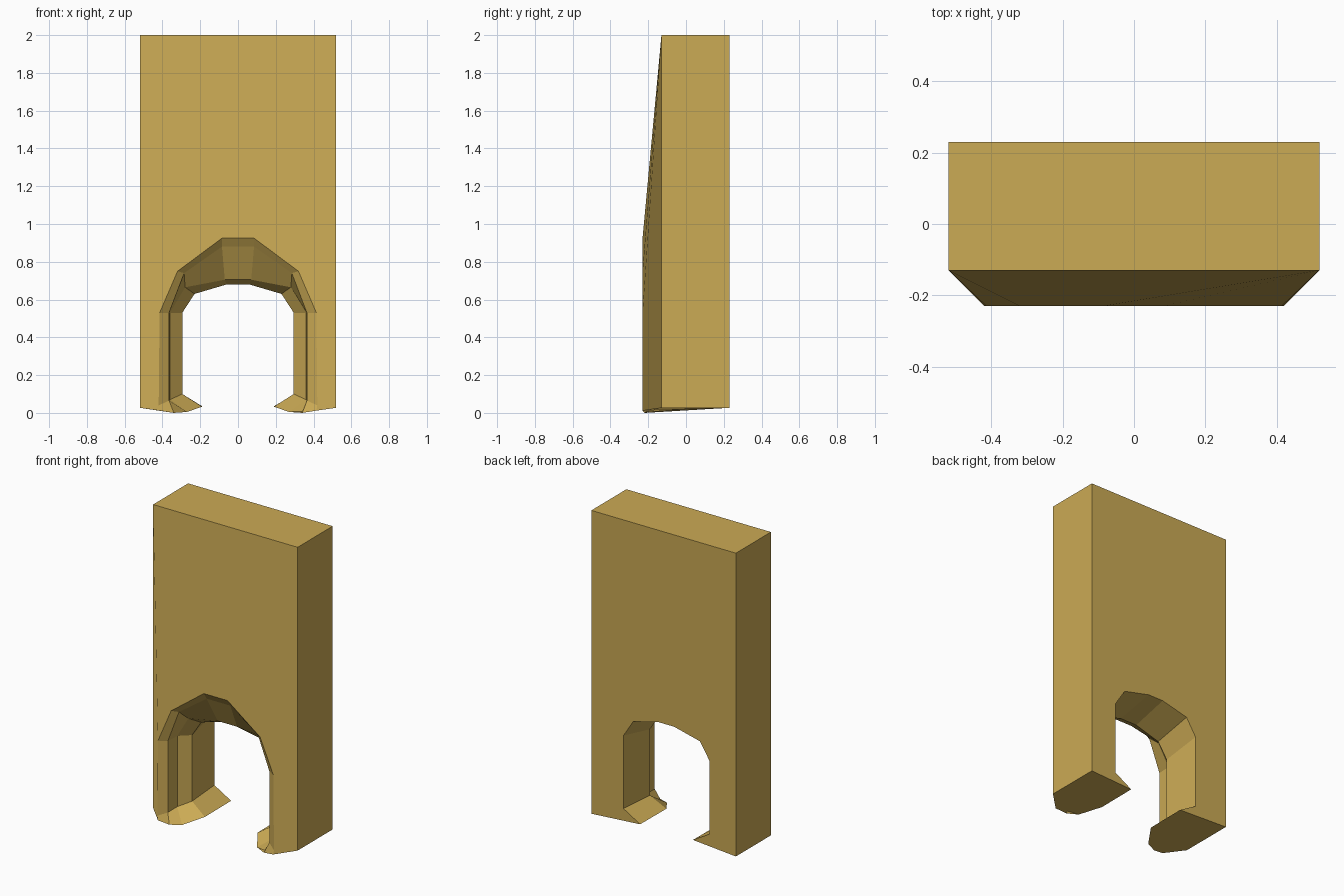
import bpy, bmesh

if "Cube" in bpy.data.objects:
    bpy.data.objects.remove(bpy.data.objects["Cube"])

# one sandstone colour for the whole wall
mat = bpy.data.materials.new("sandstone")
mat.diffuse_color = (0.60, 0.405, 0.09, 1)
mat.use_nodes = True
mat.node_tree.nodes["Principled BSDF"].inputs["Base Color"].default_value = mat.diffuse_color

# half outlines of the archway, front rim to back: depth y, then foot tip, jamb base,
# spring, haunch and crown, as (x, z); the foot tip has its own depth
RINGS = [
    (-0.23, (-0.23, 0.415, 0.012), [(0.42, 0.04), (0.415, 0.53), (0.32, 0.75), (0.085, 0.925)]),
    (-0.20, (-0.22, 0.34, 0.0), [(0.365, 0.065), (0.365, 0.53), (0.285, 0.74), (0.085, 0.88)]),
    (-0.11, (-0.19, 0.27, 0.005), [(0.36, 0.07), (0.36, 0.53), (0.28, 0.665), (0.07, 0.705)]),
    (-0.05, (-0.07, 0.19, 0.033), [(0.295, 0.10), (0.295, 0.53), (0.23, 0.63), (0.06, 0.68)]),
    (0.20, (0.20, 0.19, 0.035), [(0.31, 0.105), (0.31, 0.58), (0.24, 0.69), (0.055, 0.735)]),
]
W, H, BASE, FRONT, BACK = 0.52, 2.0, 0.027, -0.13, 0.23

bm = bmesh.new()


def ring_verts(y, tip, pts):
    half = [(tip[1], tip[0], tip[2])] + [(x, y, z) for x, z in pts]
    full = half + [(-x, yy, z) for x, yy, z in reversed(half)]
    return [bm.verts.new(p) for p in full]


# archway moulding: bridge each ring to the next
rings = [ring_verts(*r) for r in RINGS]
for a, b in zip(rings, rings[1:]):
    for i in range(len(a) - 1):
        bm.faces.new((a[i], a[i + 1], b[i + 1], b[i]))

# outer block: corners run right base, right top, left top, left base
CORNERS = [(W, BASE), (W, H), (-W, H), (-W, BASE)]
front = [bm.verts.new((x, FRONT, z)) for x, z in CORNERS]
back = [bm.verts.new((x, BACK, z)) for x, z in CORNERS]
for i in range(3):
    bm.faces.new((front[i], back[i], back[i + 1], front[i + 1]))

# front and back wall faces around the arch, each one bent polygon
bm.faces.new(front + rings[0][::-1])
bm.faces.new(back + rings[-1][::-1])

# undersides of the two feet
for end, corner in ((0, 0), (-1, 3)):
    bm.faces.new([front[corner]] + [r[end] for r in rings] + [back[corner]])

bmesh.ops.recalc_face_normals(bm, faces=bm.faces)
mesh = bpy.data.meshes.new("arched_wall")
bm.to_mesh(mesh)
bm.free()
mesh.materials.append(mat)
wall = bpy.data.objects.new("arched_wall", mesh)
bpy.context.collection.objects.link(wall)
